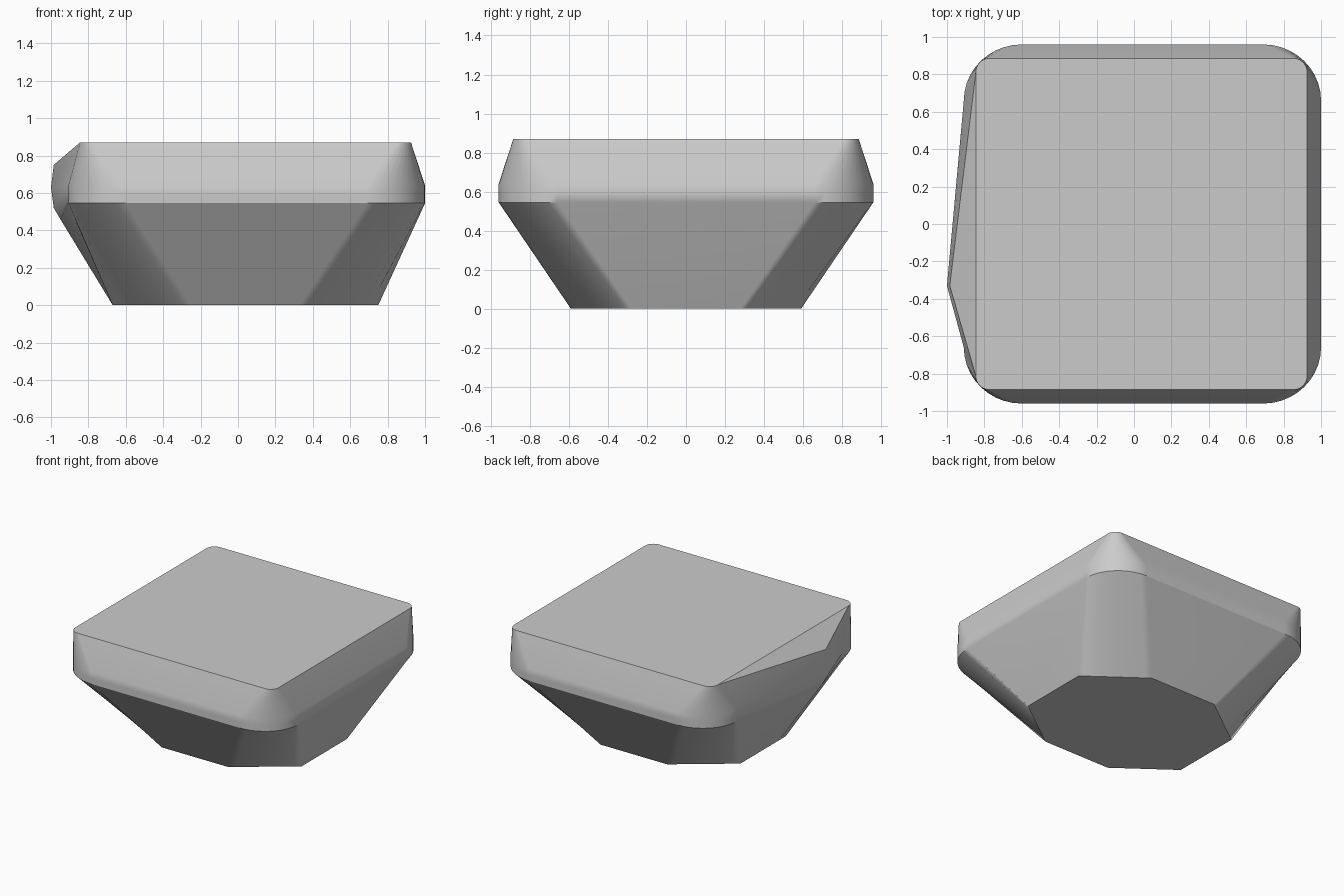
import bpy
import bmesh
from math import sin, cos, pi, radians
from mathutils import Vector

if "Cube" in bpy.data.objects:
    bpy.data.objects.remove(bpy.data.objects["Cube"], do_unlink=True)

STEPS = 10  # segments per rounded corner

# Stone colour
stone = bpy.data.materials.new("stone_grey")
stone.use_nodes = True
grey = (0.6, 0.6, 0.6, 1.0)
stone.diffuse_color = grey
bsdf = stone.node_tree.nodes["Principled BSDF"]
bsdf.inputs["Base Color"].default_value = grey
bsdf.inputs["Roughness"].default_value = 0.9


def outline(x0, x1, y, z, rx, ry, ridge, straight=False):
    """Rounded (or chamfered) rectangle with one extra ridge point on the -x side."""
    centres = [(x1 - rx, ry - y), (x1 - rx, y - ry), (x0 + rx, y - ry), (x0 + rx, ry - y)]
    points = []
    for k, (cx, cy) in enumerate(centres):
        if k == 3:
            points.append(Vector(ridge))
        start = (k - 1) * pi / 2
        for i in range(STEPS + 1):
            t = i / STEPS
            a = start + t * pi / 2
            c, s = cos(a), sin(a)
            if straight:
                c = cos(start) * (1 - t) + cos(start + pi / 2) * t
                s = sin(start) * (1 - t) + sin(start + pi / 2) * t
            points.append(Vector((cx + rx * c, cy + ry * s, z)))
    return points


# Cross-sections from the narrow foot up to the flat top
rings = [
    outline(-0.67, 0.75, 0.59, 0.0, 0.42, 0.31, (-0.67, -0.2, 0.0), straight=True),
    outline(-0.91, 1.0, 0.96, 0.545, 0.31, 0.3, (-0.95, -0.33, 0.46)),
    outline(-0.91, 1.0, 0.96, 0.59, 0.31, 0.3, (-0.985, -0.33, 0.52)),
    outline(-0.91, 1.0, 0.96, 0.64, 0.31, 0.3, (-1.0, -0.33, 0.63)),
    outline(-0.845, 0.925, 0.885, 0.87, 0.07, 0.07, (-0.985, -0.33, 0.75)),
]

# Skin the sections into one solid
bm = bmesh.new()
loops = [[bm.verts.new(p) for p in ring] for ring in rings]
count = len(loops[0])
for low, high in zip(loops, loops[1:]):
    for i in range(count):
        j = (i + 1) % count
        bm.faces.new((low[i], low[j], high[j], high[i]))
bm.faces.new(loops[0][::-1])

# Flat top, with the chipped triangle sloping down to the ridge
top = loops[-1]
apex = 3 * (STEPS + 1)
bm.faces.new(top[:apex] + top[apex + 1:])
bm.faces.new((top[apex - 1], top[apex], top[apex + 1]))
bmesh.ops.recalc_face_normals(bm, faces=bm.faces)

mesh = bpy.data.meshes.new("stone_block")
bm.to_mesh(mesh)
bm.free()
mesh.materials.append(stone)
block = bpy.data.objects.new("stone_block", mesh)
bpy.context.collection.objects.link(block)

# Soft corners, crisp rims
bpy.ops.object.select_all(action="DESELECT")
block.select_set(True)
bpy.context.view_layer.objects.active = block
bpy.ops.object.shade_smooth_by_angle(angle=radians(30))
weighted = block.modifiers.new("even_shading", "WEIGHTED_NORMAL")
weighted.keep_sharp = True
